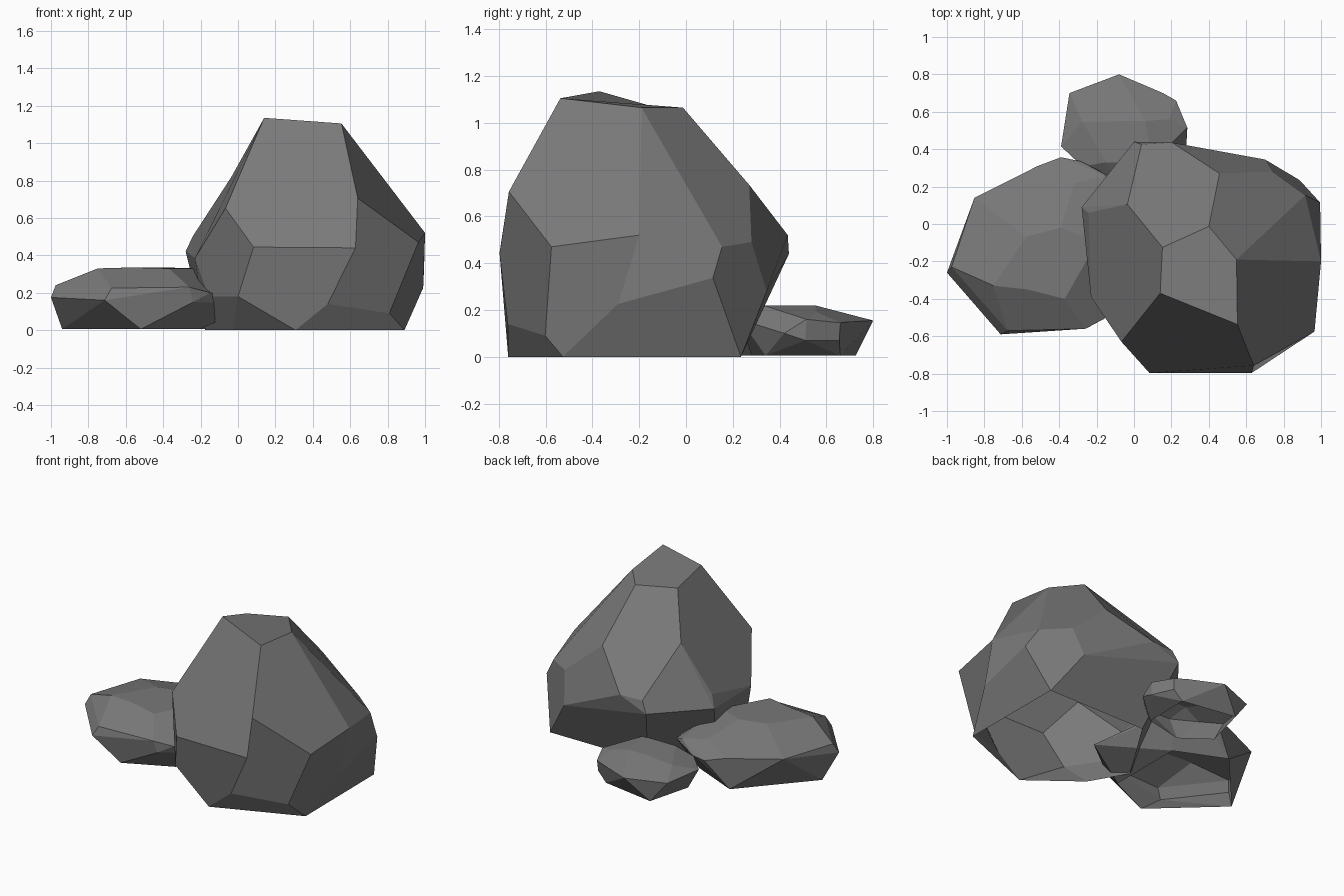
import bpy, bmesh, math

stone = bpy.data.materials.new("grey stone")
stone.diffuse_color = (0.19, 0.19, 0.19, 1)


def boulder(name, corners, facets=(), angle=12):
    """Faceted rock: convex hull of its corner points, open underneath.
    Each facet (corner numbers) is merged into one broad face."""
    bm = bmesh.new()
    verts = [bm.verts.new(c) for c in corners]
    groups = [{verts[i] for i in f} for f in facets]
    res = bmesh.ops.convex_hull(bm, input=bm.verts)
    bmesh.ops.recalc_face_normals(bm, faces=bm.faces)
    # the rocks are hollow shells with no underside
    base = [f for f in bm.faces if all(v.co.z < 0.01 for v in f.verts)]
    bmesh.ops.delete(bm, geom=base, context='FACES_ONLY')
    # merge the broad facets, then the nearly coplanar rest
    for g in groups:
        inner = [e for e in bm.edges if len(e.link_faces) == 2
                 and all(v in g for f in e.link_faces for v in f.verts)]
        bmesh.ops.dissolve_edges(bm, edges=inner, use_verts=False)
    rims = {e for e in bm.edges if any(set(e.verts) <= g for g in groups)}
    bmesh.ops.dissolve_limit(bm, angle_limit=math.radians(angle), verts=[],
                             edges=[e for e in bm.edges if e not in rims])
    loose = [v for v in bm.verts if not v.link_faces]
    bmesh.ops.delete(bm, geom=loose, context='VERTS')
    me = bpy.data.meshes.new(name)
    bm.to_mesh(me)
    bm.free()
    me.materials.append(stone)
    ob = bpy.data.objects.new(name, me)
    bpy.context.collection.objects.link(ob)
    return ob


# Tall boulder
boulder("tall_boulder", [
    # crown
    (.14, -.37, 1.135), (.553, -.537, 1.105), (.548, -.19, 1.065),
    (.40, -.013, 1.065), (.152, -.125, 1.065),
    # shoulders
    (-.035, .105, .82), (.457, .27, .735), (.64, -.757, .706), (-.067, -.63, .652),
    (.88, -.05, .597), (1.0, -.2, .52), (.205, .435, .52), (.04, .425, .52),
    (-.243, .06, .5),
    # belly
    (.74, .28, .49), (.915, .154, .47), (.965, -.575, .47), (.628, -.797, .44),
    (.083, -.797, .444), (0, .44, .44), (-.28, .09, .42), (-.23, -.39, .385),
    (.995, .115, .337), (-.25, .04, .3), (.70, .345, .28), (.99, -.29, .226),
    # foot
    (0, -.69, .18), (-.157, -.454, .18), (.48, -.762, .14), (.81, -.602, .09),
    (.307, -.76, 0), (.89, -.526, 0), (.885, .235, 0), (.13, .235, 0),
    (-.03, -.5, 0), (-.175, -.25, 0),
], facets=[
    (0, 1, 2, 3, 4), (0, 1, 7, 17, 18, 8), (1, 2, 9, 10, 16, 7),
    (2, 3, 6, 14, 15, 9), (3, 4, 5, 12, 11, 6), (0, 4, 5, 13, 21, 8),
    (8, 18, 26, 27, 21), (18, 17, 28, 30, 26), (7, 17, 28, 29, 16),
    (16, 10, 25, 31, 29), (9, 10, 25, 22, 15),
])

# Low flat boulder on the left
boulder("low_boulder", [
    # top
    (-.75, -.33, .33), (-.57, -.35, .335), (-.37, -.4, .33), (-.575, -.067, .335),
    (-.39, -.02, .335), (-.2, -.1, .33), (-.32, .22, .27), (-.147, .255, .24),
    # rim
    (-.975, -.23, .24), (-.853, .14, .24), (-.515, .31, .22), (-.39, .357, .19),
    (-.285, .335, .19), (-.676, -.57, .225), (-.26, -.56, .23), (-.147, -.5, .2),
    (-1.0, -.26, .175), (-.713, -.59, .16), (-.24, -.55, .15), (-.09, .235, .22),
    # part buried in the tall boulder
    (.08, -.3, .14), (.0, -.05, .16),
    # foot
    (-.94, -.16, .005), (-.52, -.55, .005), (-.2, -.4, .005),
    (-.54, .29, .005), (-.2, .14, .005),
])

# Small boulder at the back
boulder("small_boulder", [
    # top
    (-.08, .55, .22), (-.275, .545, .2), (-.15, .33, .22), (.1, .33, .22),
    (.185, .56, .19), (.06, .55, .22),
    # rim
    (-.08, .8, .155), (-.345, .70, .15), (.155, .70, .15), (.225, .66, .145),
    (-.39, .415, .15), (-.275, .307, .17), (-.2, .275, .15), (.285, .515, .16),
    (.28, .42, .1), (.285, .51, .07), (.22, .655, .07),
    # part buried in the tall boulder
    (-.1, .23, .16), (.1, .23, .16),
    # foot
    (-.23, .725, .005), (-.31, .42, .005), (-.12, .28, .005),
    (.15, .34, .005), (.155, .66, .005),
])
